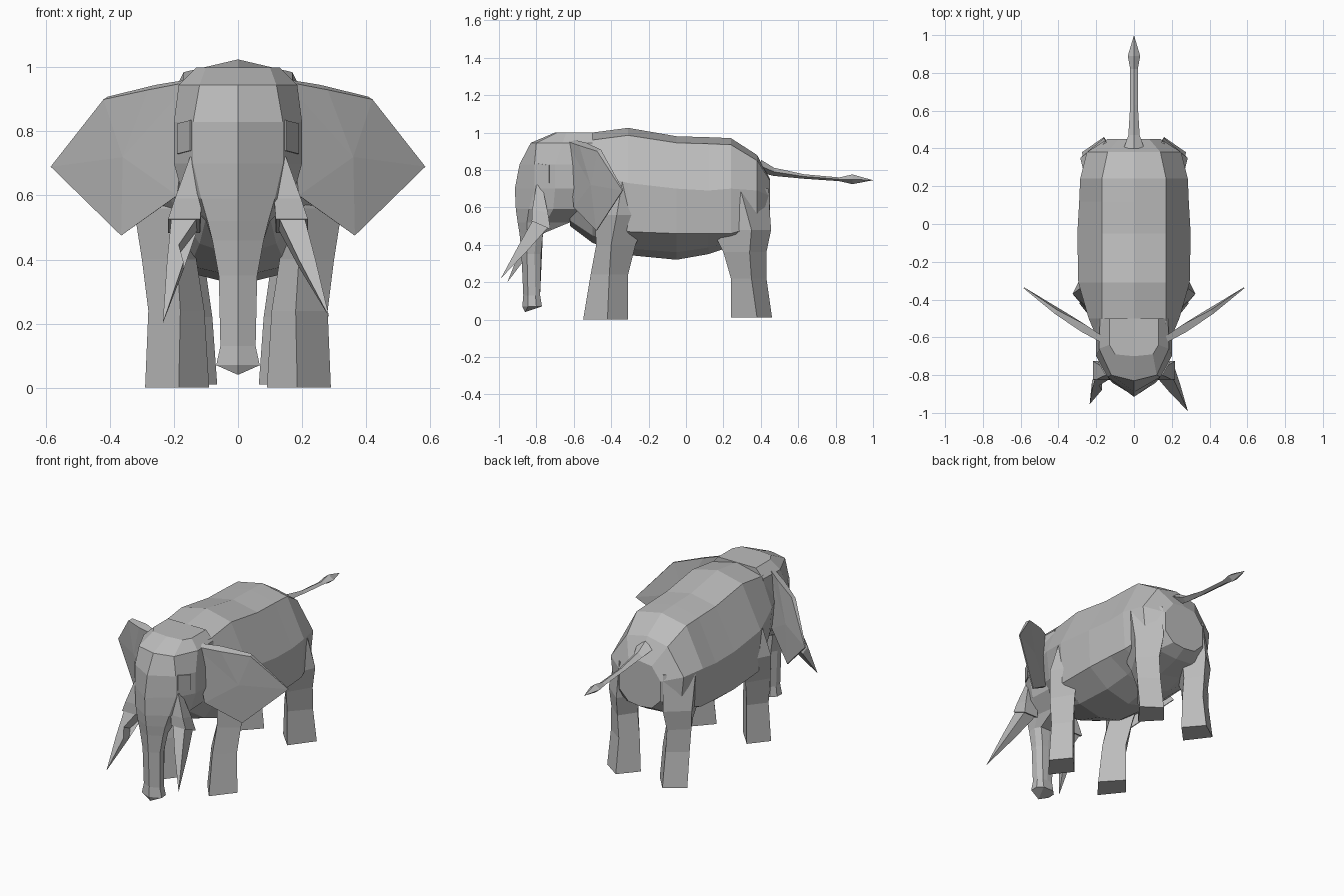
import bpy, bmesh
from mathutils import Vector

grey = bpy.data.materials.new("elephant grey")
grey.diffuse_color = (0.5, 0.5, 0.5, 1)


def loft(name, rings):
    """Skin a stack of closed rings and cap both ends (one-point rings are tips)."""
    bm = bmesh.new()
    loops = [[bm.verts.new(p) for p in r] for r in rings]
    for a, b in zip(loops, loops[1:]):
        n = max(len(a), len(b))
        for i in range(n):
            j = (i + 1) % n
            quad = [a[i % len(a)], a[j % len(a)], b[j % len(b)], b[i % len(b)]]
            bm.faces.new(list(dict.fromkeys(quad)))
    for end in (loops[0], loops[-1]):
        if len(end) > 2:
            bm.faces.new(end)
    bmesh.ops.triangulate(bm, faces=[f for f in bm.faces if len(f.verts) > 4])
    bmesh.ops.recalc_face_normals(bm, faces=bm.faces)
    me = bpy.data.meshes.new(name)
    bm.to_mesh(me)
    bm.free()
    me.materials.append(grey)
    ob = bpy.data.objects.new(name, me)
    bpy.context.collection.objects.link(ob)
    return ob


def both_sides(name, rings):
    for side, s in (("right", 1), ("left", -1)):
        loft(f"{side}_{name}", [[(s * x, y, z) for x, y, z in r] for r in rings])


def mirrored(half):
    """Close a half ring whose first and last points lie on x = 0."""
    return half + [(-x, y, z) for x, y, z in half[-2:0:-1]]


# Body: y, top z, ridge, flank, lower flank, belly edge, belly z
sections = [
    (-0.62, 0.99, .16, .96, .19, .80, .17, .65, .10, .53, .50),
    (-0.50, 1.00, .17, .96, .24, .78, .22, .60, .12, .45, .41),
    (-0.31, 1.025, .17, .985, .295, .73, .28, .47, .15, .38, .345),
    (-0.05, 0.98, .17, .945, .30, .70, .29, .46, .16, .36, .32),
    (0.12, 0.975, .17, .94, .29, .69, .28, .46, .15, .385, .35),
    (0.24, 0.97, .17, .935, .285, .70, .27, .46, .15, .42, .39),
    (0.38, 0.88, .14, .85, .25, .69, .23, .50, .14, .44, .43),
    (0.45, 0.75, .08, .74, .14, .66, .14, .54, .08, .48, .47),
]
loft("body", [mirrored([(0, y, t), (a, y, b), (c, y, d), (e, y, f), (g, y, h), (0, y, k)])
              for y, t, a, b, c, d, e, f, g, h, k in sections])

# Head and trunk: z, front y, front corner, cheek, back corner, back y
levels = [
    (1.00, -.70, .10, -.69, .13, -.64, .13, -.50, -.50),
    (.945, -.83, .12, -.80, .185, -.66, .18, -.50, -.50),
    (.83, -.89, .14, -.81, .20, -.70, .20, -.50, -.50),
    (.70, -.915, .14, -.81, .20, -.70, .20, -.50, -.50),
    (.59, -.91, .115, -.84, .17, -.71, .16, -.52, -.52),
    (.52, -.90, .095, -.85, .10, -.75, .08, -.62, -.62),
    (.46, -.89, .08, -.85, .08, -.80, .06, -.765, -.765),
    (.35, -.88, .06, -.85, .06, -.81, .04, -.775, -.77),
    (.13, -.87, .055, -.845, .055, -.805, .035, -.78, -.78),
    (.07, -.875, .068, -.845, .065, -.80, .035, -.77, -.77),
]
head = [mirrored([(0, f, z), (a, b, z), (c, d, z), (e, g, z), (0, k, z)])
        for z, f, a, b, c, d, e, g, k in levels]
loft("head_and_trunk", head + [[(0, -.86, .04)]])

# Eyes: thin plates on the cheeks
out = Vector((.86, -.51, 0)) * .004
plate = [Vector(p) for p in ((.147, -.80, .74), (.187, -.73, .73),
                             (.187, -.73, .825), (.147, -.80, .835))]
both_sides("eye", [[p - out for p in plate], [p + out for p in plate]])

# Ears: a thick top rim thinning to the outer tip
rim = [Vector(p) for p in ((.15, -.64, .955), (.28, -.57, .93), (.42, -.475, .90),
                           (.585, -.34, .69), (.365, -.48, .475), (.19, -.60, .60))]
thick = (.03, .045, .025, .006, .006, .02)
rear = [p + Vector((-.55, .8, .35)) * t for p, t in zip(rim, thick)]
both_sides("ear", [[(.36, -.51, .72)], rim, rear, [(.35, -.475, .72)]])

# Legs: diamond sections as front, outer, back and inner corners
def leg(name, rows):
    both_sides(name, [[(xf, yf, z), (xo, yo, z), (xb, yb, z), (xi, yi, z)]
                      for z, xf, yf, xo, yo, xb, yb, xi, yi in rows])


leg("front_leg", [
    (0, .185, -.55, .29, -.42, .20, -.31, .09, -.43),
    (.24, .18, -.51, .28, -.41, .20, -.31, .105, -.41),
    (.40, .19, -.48, .30, -.40, .22, -.27, .13, -.38),
    (.56, .20, -.49, .325, -.37, .24, -.20, .15, -.36),
    (.74, .20, -.42, .285, -.34, .22, -.22, .15, -.34),
])
leg("hind_leg", [
    (.01, .17, .24, .275, .38, .16, .46, .065, .35),
    (.22, .17, .24, .27, .35, .16, .43, .08, .34),
    (.36, .19, .20, .275, .34, .17, .43, .10, .33),
    (.48, .20, .14, .285, .35, .16, .455, .08, .34),
    (.70, .20, .20, .27, .29, .15, .44, .08, .32),
])

# Tusk sheaths with a flared cuff, then the tusks, the right one longer
def square(x, y, z, r, tilt):
    return [(x - r, y - r, z + tilt), (x + r, y - r, z + tilt),
            (x + r, y + r, z - tilt), (x - r, y + r, z - tilt)]


both_sides("tusk_sheath", [square(.135, -.785, .72, .015, 0), square(.155, -.78, .58, .042, .01),
                           square(.168, -.775, .505, .05, .022)])
for side, s, tip in (("right", 1, (.285, -.99, .22)), ("left", -1, (-.235, -.955, .20))):
    base = [(s * x, y, z) for x, y, z in square(.168, -.78, .51, .04, .02)]
    mid = Vector((s * .17, -.785, .50)).lerp(Vector(tip), .4)
    loft(f"{side}_tusk", [base, square(*mid, .026, .012), [tip]])

# Tail with a spear-shaped tuft
tail = [(.40, .82, .055, .035), (.47, .79, .03, .022), (.63, .765, .02, .012),
        (.82, .75, .02, .01), (.89, .75, .033, .026)]
loft("tail", [[(-w, y, z), (0, y, z + h), (w, y, z), (0, y, z - h)]
              for y, z, w, h in tail] + [[(0, 1.0, .745)]])
